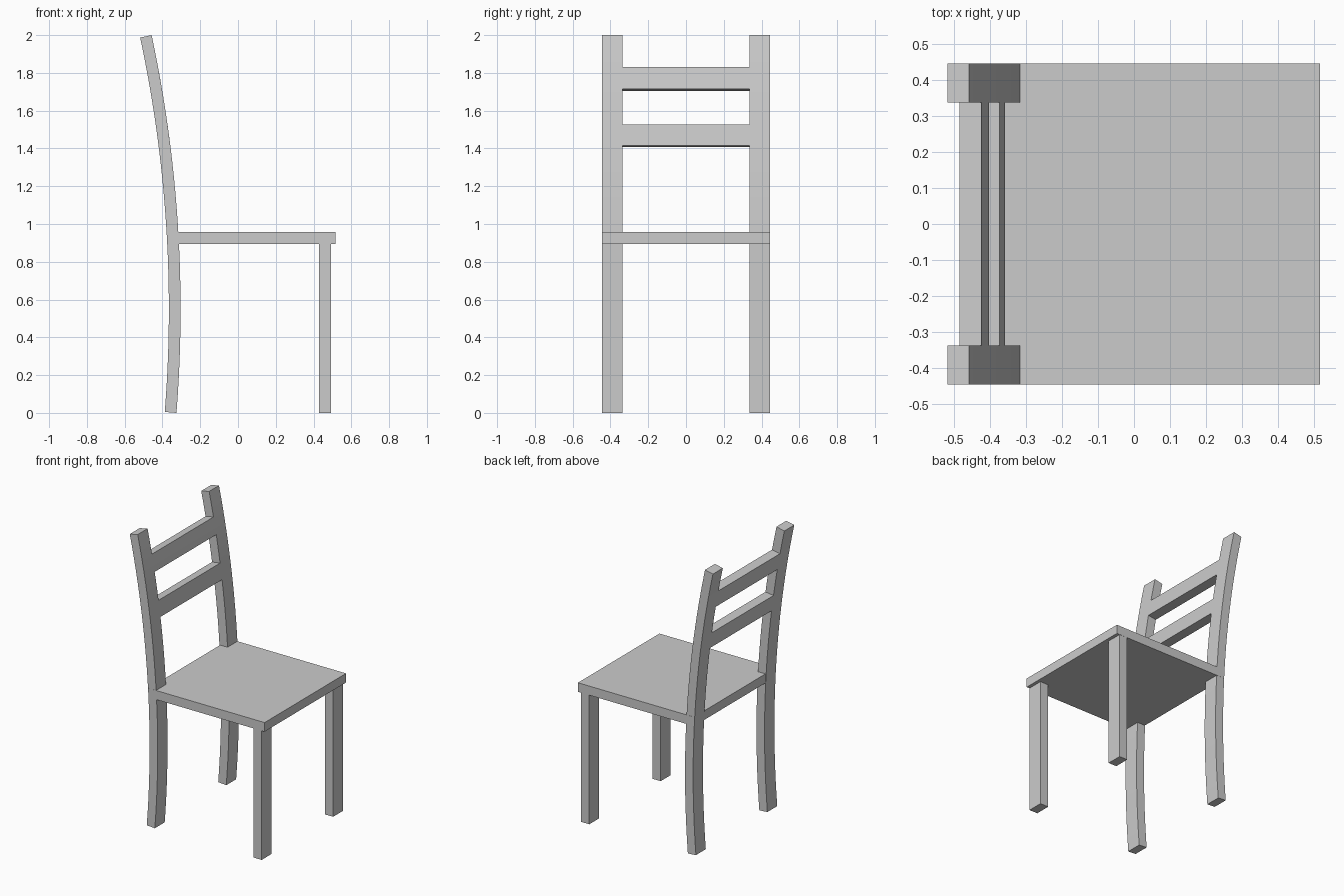
import bpy, bmesh, math

if "Cube" in bpy.data.objects:
    bpy.data.objects.remove(bpy.data.objects["Cube"])

ARC_R, ARC_X, ARC_Z = 6.90, -7.235, 0.55   # circle that the whole backrest follows
HALF_T = 0.031                             # half thickness of bent parts
LEG_IN, LEG_OUT = 0.337, 0.445             # leg extent in y


def add_mesh(name, bm):
    bmesh.ops.recalc_face_normals(bm, faces=bm.faces)
    mesh = bpy.data.meshes.new(name)
    bm.to_mesh(mesh)
    bm.free()
    obj = bpy.data.objects.new(name, mesh)
    bpy.context.collection.objects.link(obj)
    return obj


def box(name, x, y, z):
    bm = bmesh.new()
    bmesh.ops.create_cube(bm, size=1)
    for v in bm.verts:
        v.co = [lo + (hi - lo) * (c + 0.5) for c, (lo, hi) in zip(v.co, (x, y, z))]
    return add_mesh(name, bm)


def bent_board(name, z0, z1, y0, y1, segments):
    """Board following the backrest arc between two heights of its front face."""
    front_r = ARC_R + HALF_T
    a0, a1 = (math.asin((z - ARC_Z) / front_r) for z in (z0, z1))
    bm = bmesh.new()
    rings = []
    for i in range(segments + 1):
        a = a0 + (a1 - a0) * i / segments
        rings.append([bm.verts.new((ARC_X + r * math.cos(a), y, ARC_Z + r * math.sin(a)))
                      for r, y in ((ARC_R - HALF_T, y0), (front_r, y0),
                                   (front_r, y1), (ARC_R - HALF_T, y1))])
    for lo, hi in zip(rings, rings[1:]):
        for k in range(4):
            n = (k + 1) % 4
            bm.faces.new((lo[k], lo[n], hi[n], hi[k]))
    bm.faces.new(rings[0])
    bm.faces.new(rings[-1])
    obj = add_mesh(name, bm)
    for p in obj.data.polygons:
        p.use_smooth = True
    bpy.ops.object.select_all(action='DESELECT')
    obj.select_set(True)
    bpy.context.view_layer.objects.active = obj
    bpy.ops.object.shade_smooth_by_angle(angle=math.radians(30))
    return obj


# Seat board, running back between and through the rear posts
box("seat", (-0.373, 0.516), (-0.446, 0.446), (0.895, 0.958))

# Straight front legs and curved rear posts, one per side
for label, s in (("right", -1), ("left", 1)):
    y0, y1 = sorted((s * LEG_IN, s * LEG_OUT))
    box("front_leg_" + label, (0.43, 0.493), (y0, y1), (0, 0.895))
    bent_board("rear_post_" + label, 0.0, 2.0, y0, y1, 24)

# Backrest slats
bent_board("lower_slat", 1.415, 1.526, -LEG_IN, LEG_IN, 3)
bent_board("upper_slat", 1.715, 1.832, -LEG_IN, LEG_IN, 3)
